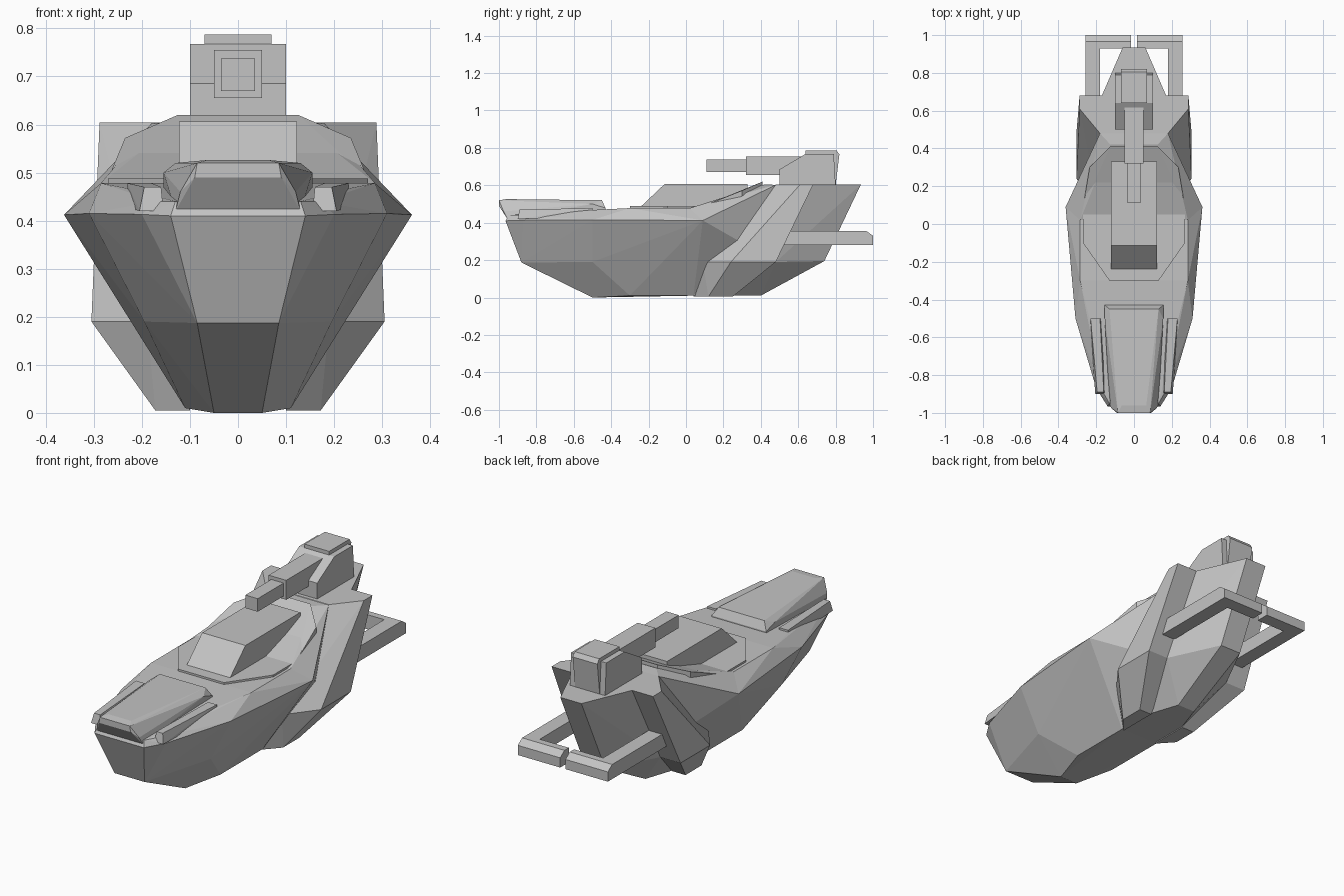
import bpy, bmesh

if "Cube" in bpy.data.objects:
    bpy.data.objects.remove(bpy.data.objects["Cube"])

grey = bpy.data.materials.new("hull_grey")
grey.diffuse_color = (0.55, 0.55, 0.55, 1)
grey.use_nodes = True
grey.node_tree.nodes["Principled BSDF"].inputs["Base Color"].default_value = grey.diffuse_color


def add_solid(bm, pts):
    """Wrap a faceted convex solid around the points."""
    verts = [bm.verts.new(p) for p in pts]
    res = bmesh.ops.convex_hull(bm, input=verts)
    loose = {v for v in res["geom_interior"] + res["geom_unused"]
             if isinstance(v, bmesh.types.BMVert)}
    bmesh.ops.delete(bm, geom=list(loose), context='VERTS')


def part(name, pts, pair=False):
    """One solid symmetric about x = 0, or a left and right pair of solids."""
    mirrored = [(-x, y, z) for x, y, z in pts]
    bm = bmesh.new()
    if pair:
        add_solid(bm, pts)
        add_solid(bm, mirrored)
    else:
        add_solid(bm, pts + mirrored)
    bmesh.ops.dissolve_limit(bm, angle_limit=0.01, verts=bm.verts, edges=bm.edges)
    bmesh.ops.recalc_face_normals(bm, faces=bm.faces)
    mesh = bpy.data.meshes.new(name)
    bm.to_mesh(mesh)
    bm.free()
    mesh.materials.append(grey)
    obj = bpy.data.objects.new(name, mesh)
    bpy.context.collection.objects.link(obj)
    return obj


def extrude_x(name, profile, x0, x1, pair=False):
    """Side profile (y, z) swept between two x positions."""
    return part(name, [(x, y, z) for x in (x0, x1) for y, z in profile], pair)


def block(name, half, y0, y1, z0, z1):
    return extrude_x(name, [(y0, z0), (y1, z0), (y1, z1), (y0, z1)], half, half)


# Front hull: keel, chine, deck edge and bevelled deck
part("front_hull", [
    (.05, -.5, 0), (.11, -.3, .01), (.11, .04, .01),
    (.085, -.88, .187), (.195, -.5, .19), (.195, .09, .19),
    (.14, -.965, .41), (.20, -.87, .413), (.31, -.5, .415), (.362, .09, .412),
    (.13, -.95, .44), (.17, -.88, .44), (.235, -.5, .468),
    (.285, -.3, .478), (.285, .02, .478)])

# Shoulders of the hull rising and narrowing toward the stern
part("rear_shoulders", [
    (.11, .04, .01), (.195, .09, .19), (.362, .09, .412), (.285, .02, .478),
    (.18, .48, .602), (.125, .42, .605), (.12, .48, .19)])

# Stern body
part("stern_hull", [
    (.11, .04, .01), (.10, .25, .01), (.05, .40, .01),
    (.19, .12, .19), (.19, .48, .19), (.06, .74, .195),
    (.18, .48, .604), (.17, .68, .604), (.06, .935, .604)])

# Leaning side pods
part("side_pods", [
    (.10, .04, .005), (.172, .12, .005), (.172, .25, .005), (.10, .25, .005),
    (.19, .09, .19), (.305, .24, .19), (.305, .48, .19), (.15, .48, .19),
    (.18, .48, .604), (.288, .61, .604), (.288, .68, .604), (.15, .68, .604)],
    pair=True)

# Raised bow cover
part("bow_cover", [
    (.13, -.955, .42), (.12, -.975, .46), (.09, -1, .49), (.085, -1, .52),
    (.065, -.96, .526), (.13, -.45, .52), (.155, -.43, .478),
    (.155, -.5, .50), (.155, -.43, .44)])

# Low rails beside the bow cover
part("bow_rails", [
    (.165, -.5, .43), (.235, -.5, .43), (.18, -.5, .478), (.23, -.5, .478),
    (.155, -.9, .42), (.205, -.9, .42), (.16, -.89, .47), (.195, -.89, .47)],
    pair=True)

# Deck plates, flat then climbing aft
front_outline = [(.13, -.3, .488), (.27, -.1, .488), (.27, .09, .488)]
rear_outline = [(.27, .09, .488), (.235, .30, .572), (.125, .41, .62)]
for name, outline in (("front_deck_plate", front_outline),
                      ("rear_deck_plate", rear_outline)):
    part(name, outline + [(x, y, z - .03) for x, y, z in outline])

# Bridge
extrude_x("bridge", [(-.25, .478), (-.115, .606), (.33, .606), (.33, .478)], .123, .123)

# Gun turret
extrude_x("turret", [(.5, .6), (.5, .685), (.64, .768), (.79, .768), (.80, .6)], .1, .1)
extrude_x("turret_core", [(.64, .62), (.64, .787), (.805, .787), (.82, .765), (.80, .6)],
          .07, .07)
block("gun_housing", .05, .32, .64, .655, .755)
block("gun_barrel", .035, .11, .33, .67, .737)

# Stern frame: two arms, each with a chamfered end bar
extrude_x("frame_arms", [(.48, .28), (.96, .28), (.96, .355), (.48, .355)],
          .18, .256, pair=True)
extrude_x("frame_end_bars",
          [(.93, .28), (1, .28), (1, .33), (.965, .355), (.93, .355)],
          .015, .256, pair=True)
